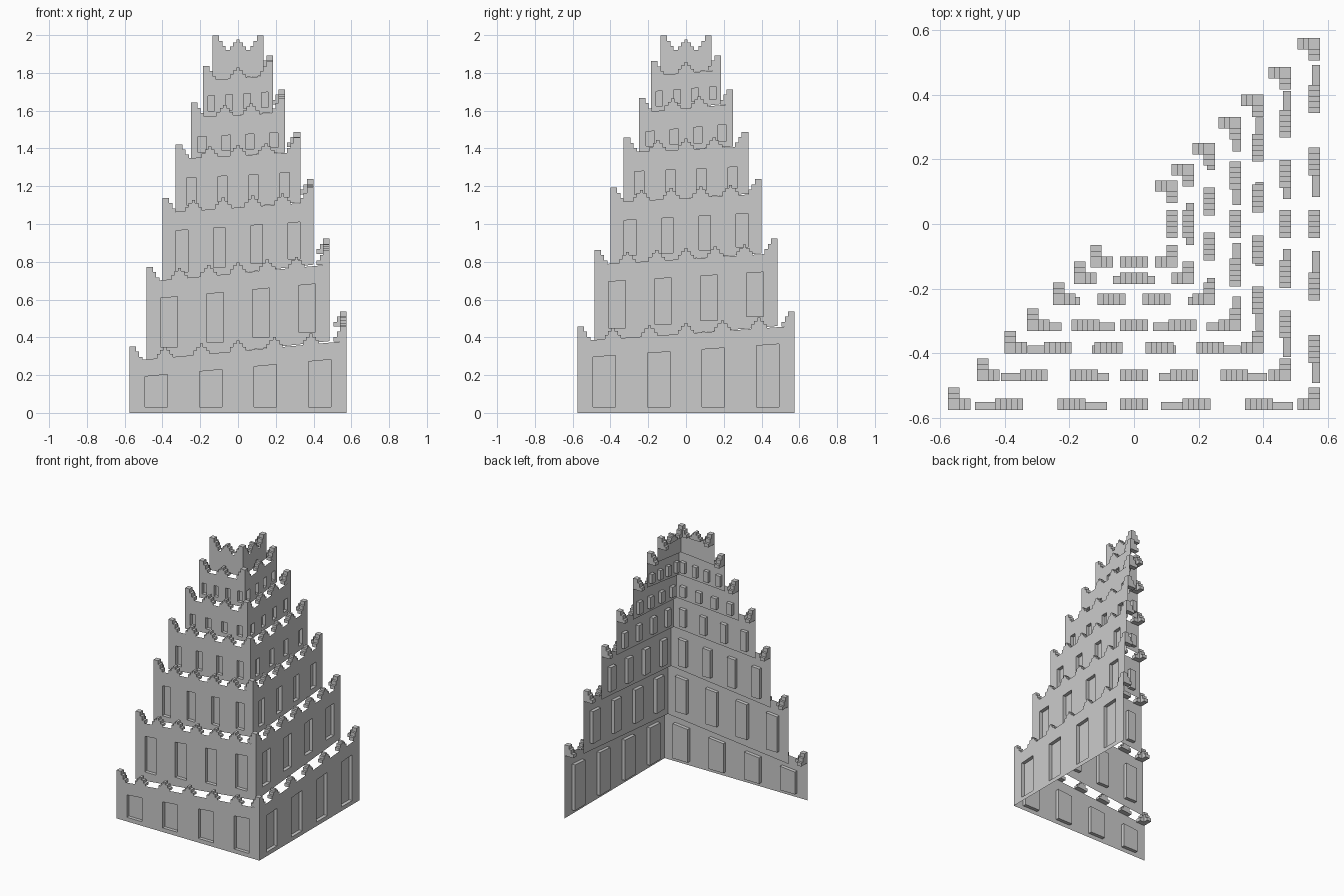
import bpy, bmesh

if "Cube" in bpy.data.objects:
    bpy.data.objects.remove(bpy.data.objects["Cube"])

# half width, wall top heights (left, front corner, back), window top drop,
# window sill above the wall foot, window spacing, window width, merlon count, merlon spacing
TIERS = [
    (0.575, (0.275, 0.38, 0.46), 0.09, None, 0.288, 0.12, 5, 0.193),
    (0.485, (0.695, 0.785, 0.845), 0.095, 0.06, 0.244, 0.09, 5, 0.155),
    (0.40, (1.06, 1.115, 1.16), 0.10, 0.04, 0.198, 0.063, 4, 0.157),
    (0.33, (1.345, 1.38, 1.41), 0.105, 0.035, 0.165, 0.048, 3, 0.15),
    (0.25, (1.565, 1.59, 1.635), 0.105, 0.03, 0.126, 0.044, 2, 0.14),
    (0.185, (1.76, 1.785, 1.815), 0.085, 0.03, 0.095, 0.035, 1, 0.1),
    (0.135, (1.92, 1.92, 1.92), 0, 0, 0, 0, 1, 0.1),
]
NICHE = 0.025
THICK = 0.035


def finish(name, bm):
    bmesh.ops.remove_doubles(bm, verts=bm.verts, dist=1e-5)
    bmesh.ops.recalc_face_normals(bm, faces=bm.faces)
    me = bpy.data.meshes.new(name)
    bm.to_mesh(me)
    bm.free()
    ob = bpy.data.objects.new(name, me)
    bpy.context.collection.objects.link(ob)


def quad(bm, pts):
    bm.faces.new([bm.verts.new(p) for p in pts])


def box(bm, x0, x1, y0, y1, low, top):
    """Box with a flat top; low(x, y) gives the sloping underside."""
    cs = [(x0, y0), (x1, y0), (x1, y1), (x0, y1)]
    b = [(x, y, low(x, y)) for x, y in cs]
    t = [(x, y, top) for x, y in cs]
    quad(bm, b[::-1])
    quad(bm, t)
    for i in range(4):
        j = (i + 1) % 4
        quad(bm, [b[i], b[j], t[j], t[i]])


def line(h, a, b):
    return lambda u: a + (b - a) * (u + h) / (2 * h)


def wall(name, place, h, foot, top, drop, sill, spacing, width):
    """Thin sheet with recessed windows, built in vertical strips."""
    bm = bmesh.new()

    def strip(u0, u1, lo, hi, d0=0, d1=0):
        quad(bm, [place(u0, d0, lo(u0)), place(u1, d1, lo(u1)),
                  place(u1, d1, hi(u1)), place(u0, d0, hi(u0))])

    u = -h
    for k in range(4 if width else 0):
        c = (k - 1.5) * spacing
        a, b = c - width / 2, c + width / 2
        z0 = 0.03 if sill is None else foot(c) + sill
        s = lambda t: z0
        w = lambda t: top(t) - drop
        strip(u, a, foot, top)
        strip(a, b, foot, s)
        strip(a, b, w, top)
        strip(a, b, s, w, NICHE, NICHE)
        # window reveals
        strip(a, a, s, w, 0, NICHE)
        strip(b, b, s, w, 0, NICHE)
        for f in (s, w):
            quad(bm, [place(a, 0, f(a)), place(b, 0, f(b)),
                      place(b, NICHE, f(b)), place(a, NICHE, f(a))])
        u = b
    strip(u, h, foot, top)
    finish(name, bm)


def merlons(name, place, top, count, spacing):
    """Stepped merlons evenly spaced along a wall."""
    bm = bmesh.new()
    for k in range(count):
        c = (k - (count - 1) / 2) * spacing
        for i, rise in enumerate((0.02, 0.04, 0.057, 0.04, 0.02)):
            u0 = c + (i - 2.5) * 0.0172
            p, q = place(u0, 0, 0), place(u0 + 0.0172, THICK, 0)
            along = 0 if place(1, 0, 0)[0] == 1 else 1
            box(bm, min(p[0], q[0]), max(p[0], q[0]), min(p[1], q[1]), max(p[1], q[1]),
                lambda x, y: top((x, y)[along]), top(c) + rise)
    finish(name, bm)


def corner(name, cx, cy, base):
    """L-shaped stepped corner merlon, legs pointing inward."""
    bm = bmesh.new()
    sx, sy = (-1 if cx > 0 else 1), (-1 if cy > 0 else 1)

    def part(a0, a1, b0, b1, rise):
        xs = sorted((cx + sx * a0, cx + sx * a1))
        ys = sorted((cy + sy * b0, cy + sy * b1))
        box(bm, *xs, *ys, lambda x, y: base - 0.003, base + rise)

    part(0, THICK, 0, THICK, 0.077)
    for i, rise in enumerate((0.05, 0.022)):
        a = THICK + i * 0.0172
        part(a, a + 0.0172, 0, THICK, rise)
        part(0, THICK, a, a + 0.0172, rise)
    finish(name, bm)


prev = (0, 0, 0)
for n, (h, tops, drop, sill, spacing, width, count, gap) in enumerate(TIERS, 1):
    front = lambda u, d, z: (u, -h + d, z)
    right = lambda u, d, z: (h - d, u, z)
    for side, place, i in (("front", front, 0), ("right", right, 1)):
        foot = line(h, prev[i], prev[i + 1])
        top = line(h, tops[i], tops[i + 1])
        wall(f"tier_{n}_{side}_wall", place, h, foot, top, drop, sill, spacing, width)
        merlons(f"tier_{n}_{side}_merlons", place, top, count, gap)
    # corner merlons at the two open ends and the shared corner
    for label, cx, cy, z in (("left", -h, -h, tops[0]), ("front", h, -h, tops[1]),
                             ("back", h, h, tops[2])):
        corner(f"tier_{n}_{label}_corner_merlon", cx, cy, z)
    prev = tops
